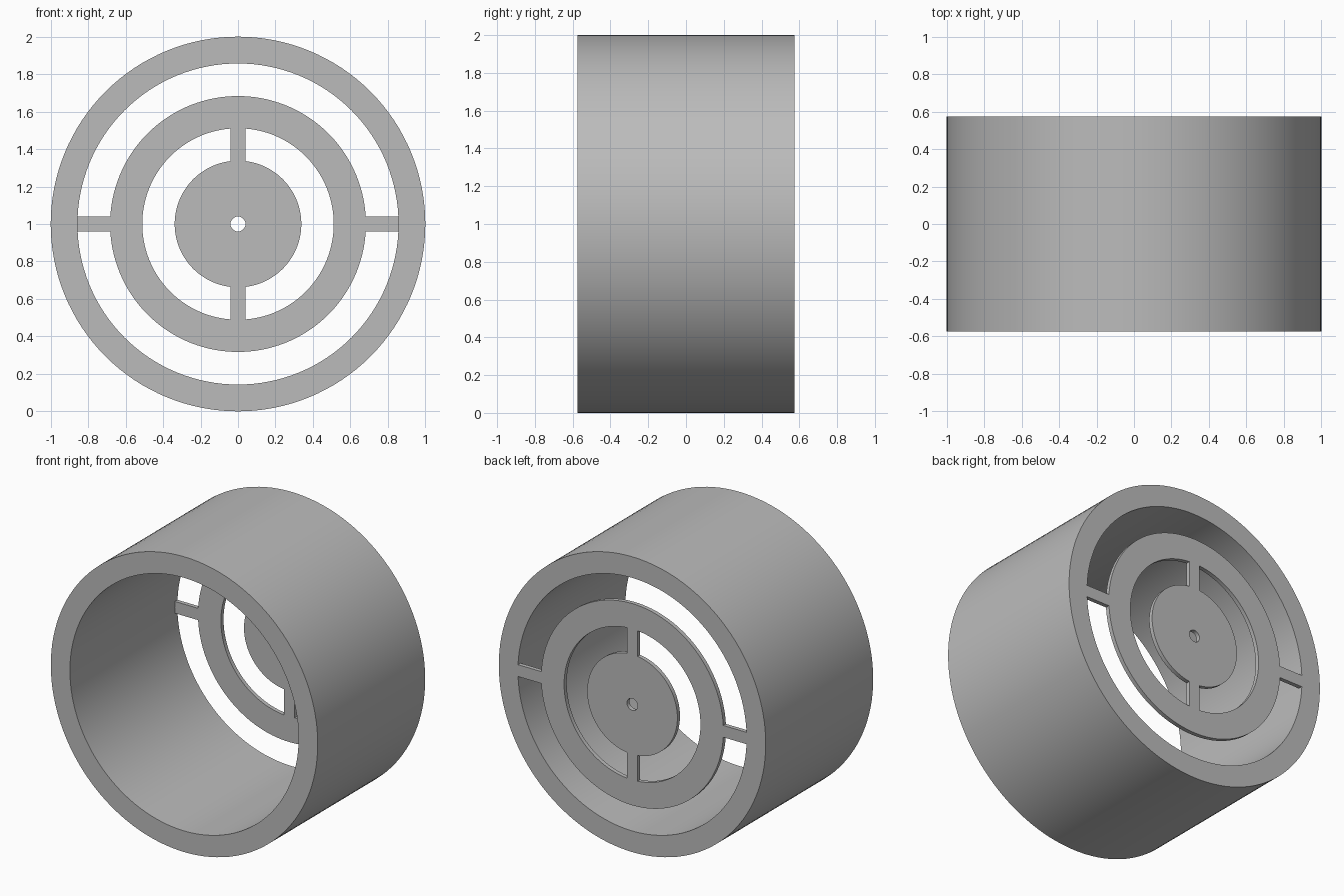
import bpy, bmesh
from math import sin, cos, pi, asin
from mathutils import Matrix

cube = bpy.data.objects.get("Cube")
if cube:
    bpy.data.objects.remove(cube)

HALF_DEPTH = 0.575
PLATE = 0.028          # grille thickness
BAR = 0.04             # half width of the spokes
R_WALL, R_RING, R_SLOT, R_HUB, R_HOLE = 0.857, 0.683, 0.511, 0.338, 0.04
SEGMENTS = 128

grey = bpy.data.materials.new("plain grey")
grey.use_nodes = True
colour = (0.5, 0.5, 0.5, 1)
grey.diffuse_color = colour
grey.node_tree.nodes["Principled BSDF"].inputs["Base Color"].default_value = colour


def finish(name, bm):
    bmesh.ops.remove_doubles(bm, verts=bm.verts, dist=1e-5)
    bmesh.ops.recalc_face_normals(bm, faces=bm.faces)
    mesh = bpy.data.meshes.new(name)
    bm.to_mesh(mesh)
    bm.free()
    mesh.materials.clear()
    mesh.materials.append(grey)
    ob = bpy.data.objects.new(name, mesh)
    bpy.context.collection.objects.link(ob)
    bpy.ops.object.select_all(action='DESELECT')
    ob.select_set(True)
    bpy.context.view_layer.objects.active = ob
    bpy.ops.object.shade_smooth_by_angle()


def arc(r, a, b, n=SEGMENTS // 2):
    return [(r * cos(a + (b - a) * i / n), r * sin(a + (b - a) * i / n))
            for i in range(n + 1)]


# Outer tube: rectangular section spun around the y axis
bm = bmesh.new()
section = [bm.verts.new((r, y, 1)) for r, y in
           [(1, -HALF_DEPTH), (1, HALF_DEPTH), (R_WALL, HALF_DEPTH), (R_WALL, -HALF_DEPTH)]]
edges = [bm.edges.new((section[i - 1], section[i])) for i in range(4)]
bmesh.ops.spin(bm, geom=section + edges, cent=(0, 0, 1), axis=(0, 1, 0),
               angle=2 * pi, steps=SEGMENTS)
finish("outer_tube", bm)

# Back grille outline: ring with one arm on each side reaching the tube
a = asin(BAR / R_RING)
tip = R_WALL + 0.001
upper = arc(R_RING, a, pi - a)
outline = [(tip, BAR)] + upper + [(-tip, BAR)]
outline += [(-x, -y) for x, y in outline]

# Grille openings: two curved slots beside the vertical spokes, and the hub hole
b, c = asin(BAR / R_SLOT), asin(BAR / R_HUB)
slot = arc(R_SLOT, b - pi / 2, pi / 2 - b) + arc(R_HUB, pi / 2 - c, c - pi / 2)
hole = arc(R_HOLE, 0, 2 * pi, 32)[:-1]
loops = [outline, slot, [(-x, y) for x, y in slot], hole]

curve = bpy.data.curves.new("grille_profile", 'CURVE')
curve.dimensions = '2D'
curve.fill_mode = 'BOTH'
curve.extrude = PLATE / 2
for loop in loops:
    spline = curve.splines.new('POLY')
    spline.points.add(len(loop) - 1)
    for point, (x, y) in zip(spline.points, loop):
        point.co = (x, y, 0, 1)
    spline.use_cyclic_u = True

# Turn the profile into a mesh standing flush with the back rim
helper = bpy.data.objects.new("grille_profile", curve)
bpy.context.collection.objects.link(helper)
bpy.context.view_layer.update()
flat = helper.evaluated_get(bpy.context.evaluated_depsgraph_get()).to_mesh()
bm = bmesh.new()
bm.from_mesh(flat)
bpy.data.objects.remove(helper)
bm.transform(Matrix.Translation((0, HALF_DEPTH - PLATE / 2, 1)) @ Matrix.Rotation(pi / 2, 4, 'X'))
for face in bm.faces:
    face.material_index = 0
finish("back_grille", bm)
